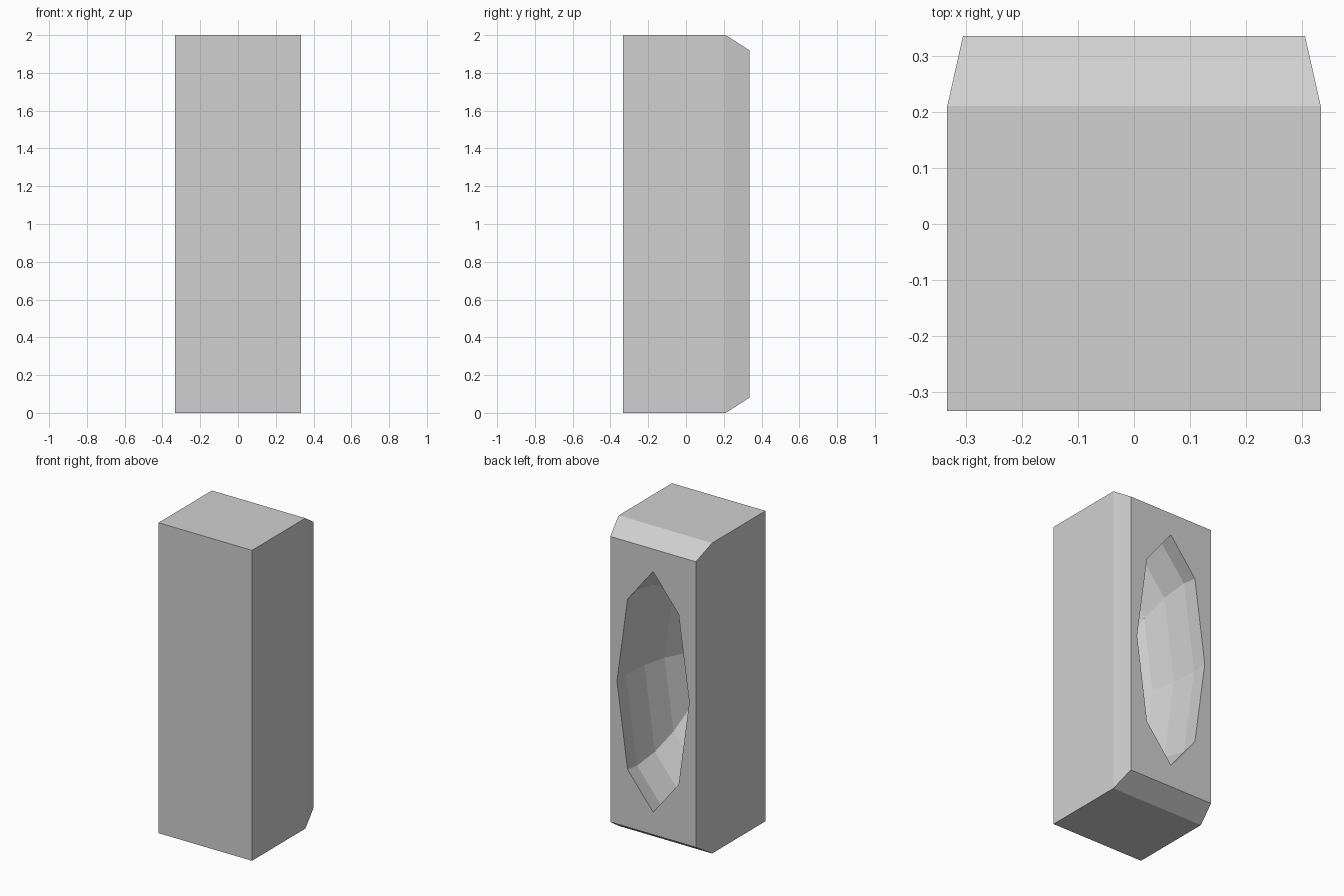
import bpy
import bmesh
from mathutils import Vector, Matrix
from math import pi

if "Cube" in bpy.data.objects:
    bpy.data.objects.remove(bpy.data.objects["Cube"], do_unlink=True)

HALF = 0.333          # half width and half depth
SHOULDER_Y = 0.21     # where the tapered back begins

# One plain grey material
grey = bpy.data.materials.new("light_grey")
grey.use_nodes = True
colour = (0.63, 0.63, 0.63, 1)
grey.diffuse_color = colour
grey.node_tree.nodes["Principled BSDF"].inputs["Base Color"].default_value = colour


def make_object(name, bm):
    mesh = bpy.data.meshes.new(name)
    bm.to_mesh(mesh)
    bm.free()
    mesh.materials.append(grey)
    obj = bpy.data.objects.new(name, mesh)
    bpy.context.collection.objects.link(obj)
    return obj


# Block: a tall box whose back end is extruded into a tapered frustum
bm = bmesh.new()
bmesh.ops.create_cube(bm, size=1)
for v in bm.verts:
    v.co.x *= 2 * HALF
    v.co.y = SHOULDER_Y if v.co.y > 0 else -HALF
    v.co.z = 2 if v.co.z > 0 else 0
bm.normal_update()
back = max(bm.faces, key=lambda f: f.normal.y)
back = bmesh.ops.extrude_discrete_faces(bm, faces=[back])["faces"][0]
for v in back.verts:
    v.co = Vector((v.co.x * 0.305 / HALF, 0.335, 1 + (v.co.z - 1) * 0.92))
bmesh.ops.recalc_face_normals(bm, faces=bm.faces)
block = make_object("hollowed_block", bm)

# Hollow: a faceted ellipsoid with its poles along the depth axis
bm = bmesh.new()
bmesh.ops.create_uvsphere(bm, u_segments=8, v_segments=10, radius=1)
bmesh.ops.rotate(bm, verts=bm.verts, matrix=Matrix.Rotation(pi / 2, 3, "X"))
bmesh.ops.scale(bm, verts=bm.verts, vec=(0.266, 0.54, 0.80))
bmesh.ops.translate(bm, verts=bm.verts, vec=(0, 0.228, 1))
bmesh.ops.recalc_face_normals(bm, faces=bm.faces)
cutter = make_object("hollow_cutter", bm)
cutter.hide_render = True

# Carve the hollow into the back, then discard the cutter
cut = block.modifiers.new("hollow", "BOOLEAN")
cut.operation = "DIFFERENCE"
cut.solver = "EXACT"
cut.object = cutter
bpy.context.view_layer.objects.active = block
block.select_set(True)
bpy.ops.object.modifier_apply(modifier=cut.name)
bpy.data.objects.remove(cutter, do_unlink=True)
